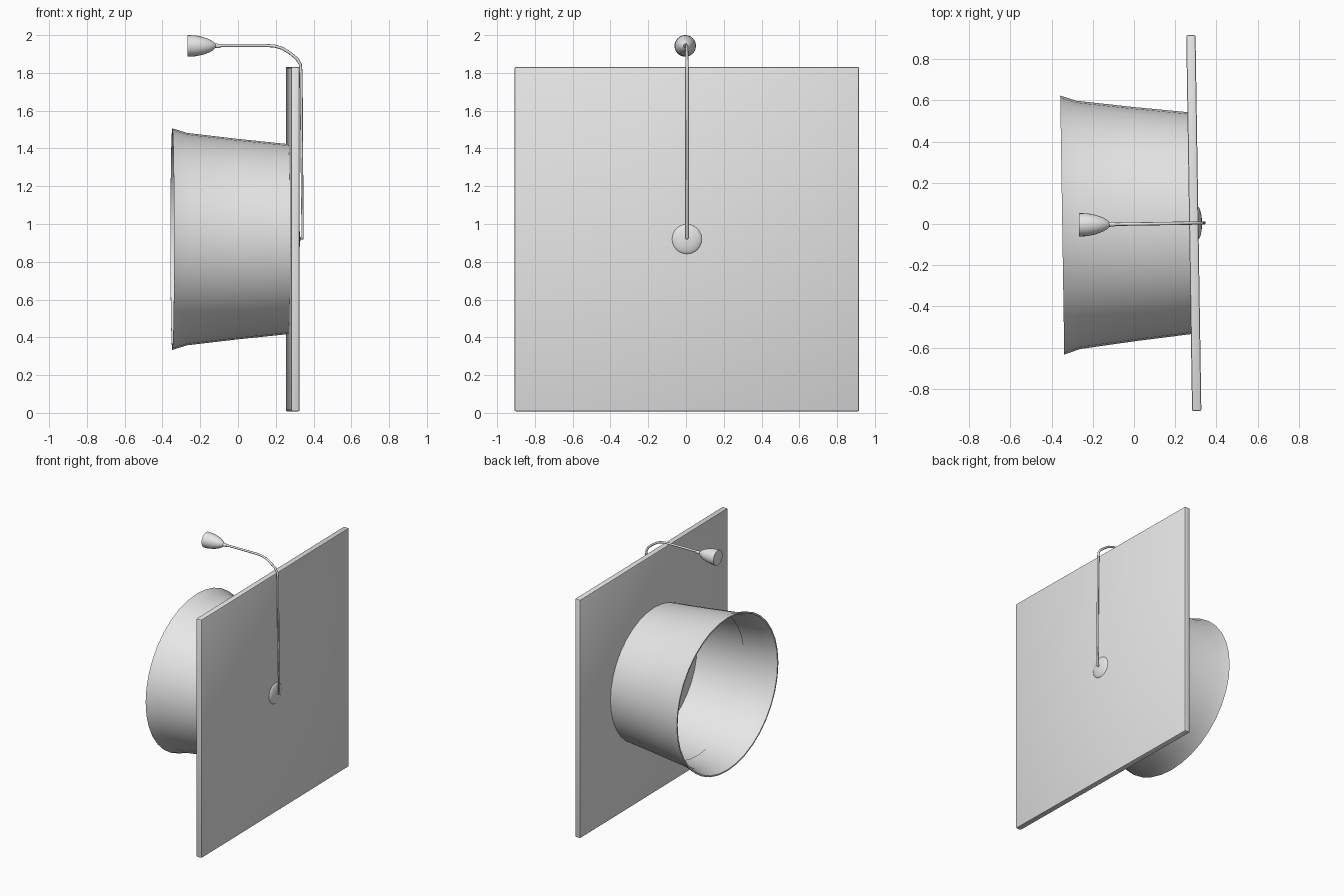
import bpy
import bmesh
import math

cube = bpy.data.objects.get("Cube")
if cube:
    bpy.data.objects.remove(cube, do_unlink=True)

TURN = 0.0155      # slight yaw shared by every part
MID_Z = 0.92       # height of the cap's axis

gray = bpy.data.materials.new("plain_gray")
gray.use_nodes = True
gray.diffuse_color = (0.8, 0.8, 0.8, 1)
for node in gray.node_tree.nodes:
    if node.type == 'BSDF_PRINCIPLED':
        node.inputs["Base Color"].default_value = (0.8, 0.8, 0.8, 1)


def finish(obj, angle=35):
    """Give the part its colour, yaw and shading."""
    obj.data.materials.append(gray)
    obj.rotation_euler.z = TURN
    bpy.ops.object.select_all(action='DESELECT')
    obj.select_set(True)
    bpy.context.view_layer.objects.active = obj
    bpy.ops.object.shade_smooth_by_angle(angle=math.radians(angle))


def lathe(name, profile, z, segments=32, flatten=1.0, closed=False):
    """Spin (x, radius) points around a horizontal axis along x."""
    bm = bmesh.new()
    rings = []
    for x, r in profile:
        ring = []
        for i in range(segments):
            a = math.tau * i / segments
            ring.append(bm.verts.new((x, r * math.cos(a), z + flatten * r * math.sin(a))))
        rings.append(ring)
    pairs = list(zip(rings, rings[1:]))
    if closed:
        pairs.append((rings[-1], rings[0]))
    for a, b in pairs:
        for i in range(segments):
            j = (i + 1) % segments
            bm.faces.new((a[i], a[j], b[j], b[i]))
    bmesh.ops.remove_doubles(bm, verts=bm.verts, dist=0.0001)
    bmesh.ops.recalc_face_normals(bm, faces=bm.faces)
    mesh = bpy.data.meshes.new(name)
    bm.to_mesh(mesh)
    bm.free()
    obj = bpy.data.objects.new(name, mesh)
    bpy.context.collection.objects.link(obj)
    finish(obj)
    return obj


# Square board standing on edge
bm = bmesh.new()
bmesh.ops.create_cube(bm, size=1)
for v in bm.verts:
    v.co = (0.29 + v.co.x * 0.045, v.co.y * 1.824, MID_Z + v.co.z * 1.824)
bmesh.ops.bevel(bm, geom=bm.edges[:], offset=0.008, segments=2,
                profile=0.5, affect='EDGES')
mesh = bpy.data.meshes.new("board")
bm.to_mesh(mesh)
bm.free()
board = bpy.data.objects.new("board", mesh)
bpy.context.collection.objects.link(board)
finish(board)

# Flared head band, hollow, with an inner lip
lathe("head_band", [
    (0.28, 0.537), (0.0, 0.568), (-0.27, 0.602), (-0.348, 0.628),
    (-0.348, 0.617), (-0.27, 0.588), (-0.1, 0.567),
    (-0.1, 0.574), (0.0, 0.562), (0.28, 0.530),
], MID_Z, segments=36, flatten=0.934, closed=True)

# Domed button in the centre of the board
dome = [(0.305 + 0.025 * math.sin(t), 0.083 * math.cos(t))
        for t in (math.pi / 2 * i / 6 for i in range(7))]
lathe("button", dome, MID_Z, segments=24)

# Cord from the button, up the board and over its top edge
path = [(0.31, 0.925), (0.342, 0.925), (0.334, 1.80), (0.330, 1.845),
        (0.312, 1.875), (0.275, 1.905), (0.235, 1.930), (0.195, 1.942),
        (0.15, 1.945), (-0.12, 1.945)]
curve = bpy.data.curves.new("cord", 'CURVE')
curve.dimensions = '3D'
curve.bevel_depth = 0.008
curve.bevel_resolution = 2
curve.use_fill_caps = True
spline = curve.splines.new('POLY')
spline.points.add(len(path) - 1)
for point, (x, z) in zip(spline.points, path):
    point.co = (x, 0, z, 1)
cord = bpy.data.objects.new("cord", curve)
bpy.context.collection.objects.link(cord)
bpy.ops.object.select_all(action='DESELECT')
cord.select_set(True)
bpy.context.view_layer.objects.active = cord
bpy.ops.object.convert(target='MESH')
finish(bpy.context.view_layer.objects.active, 60)

# Bell-shaped tassel with a small collar
lathe("tassel", [
    (-0.267, 0), (-0.267, 0.057), (-0.225, 0.055), (-0.185, 0.047),
    (-0.15, 0.034), (-0.13, 0.022), (-0.12, 0.012), (-0.092, 0.010),
    (-0.092, 0),
], 1.943, segments=24)
